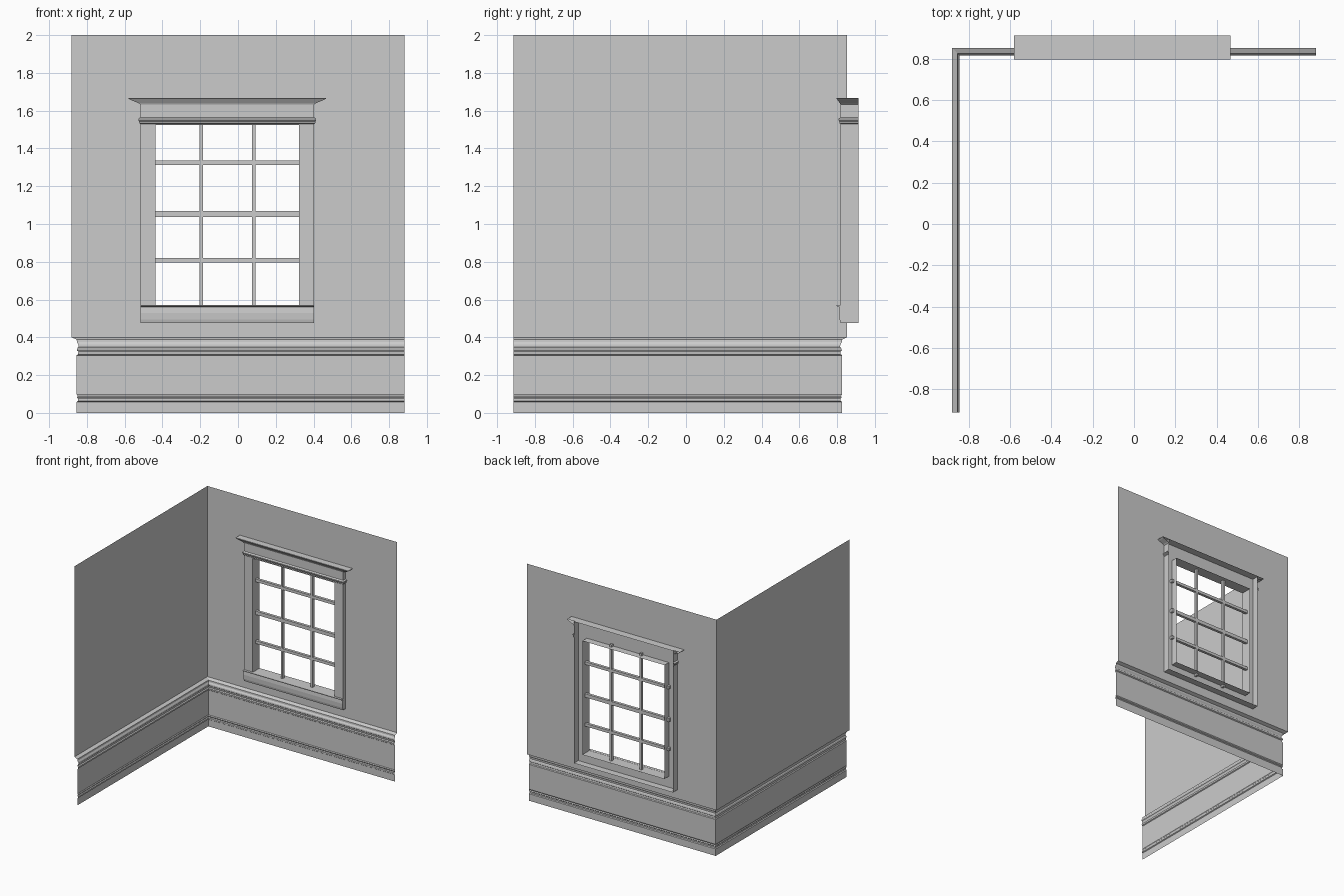
import bpy, bmesh
from mathutils import Vector

if "Cube" in bpy.data.objects:
    bpy.data.objects.remove(bpy.data.objects["Cube"])

WX, WY, FY = 0.881, 0.853, -0.912      # wall planes and front edge
CX = -0.057                            # window centre
IN, OUT = 0.381, 0.46                  # half widths of opening and casing
Z0, Z1 = 0.567, 1.523                  # opening bottom and top
YF, YB = 0.818, 0.912                  # casing front and back


def make(name, verts, faces):
    me = bpy.data.meshes.new(name)
    me.from_pydata(verts, [], faces)
    bm = bmesh.new()
    bm.from_mesh(me)
    bmesh.ops.recalc_face_normals(bm, faces=bm.faces)
    bm.to_mesh(me)
    bm.free()
    ob = bpy.data.objects.new(name, me)
    bpy.context.collection.objects.link(ob)
    return ob


def loft(name, rows, closed=False, caps=()):
    """Skin a list of equal-length point rows; caps lists extra index faces."""
    n = len(rows[0])
    faces = []
    for i in range(len(rows) - 1):
        for j in range(n if closed else n - 1):
            k = (j + 1) % n
            faces.append((i*n + j, i*n + k, (i+1)*n + k, (i+1)*n + j))
    return make(name, [p for r in rows for p in r], faces + list(caps))


def box(name, x0, x1, y0, y1, z0, z1):
    rows = [[(x0, y0, z), (x1, y0, z), (x1, y1, z), (x0, y1, z)] for z in (z0, z1)]
    return loft(name, rows, True, [(0, 1, 2, 3), (4, 5, 6, 7)])


def rect(h, z0, z1, y):
    return [(CX-h, y, z0), (CX+h, y, z0), (CX+h, y, z1), (CX-h, y, z1)]


def wrap(dx, dy, z):
    """U-shaped row around the sides and front of the window head."""
    h = OUT + dx
    return [(CX-h, YB, z), (CX-h, YF-dy, z), (CX+h, YF-dy, z), (CX+h, YB, z)]


# Thin walls above the wainscot; back wall has a window hole
make("side_wall", [(-WX, FY, .4), (-WX, WY, .4), (-WX, WY, 2), (-WX, FY, 2)],
     [(0, 1, 2, 3)])
loft("back_wall", [[(-WX, WY, .4), (WX, WY, .4), (WX, WY, 2), (-WX, WY, 2)],
                   rect(IN, Z0, Z1, WY)], True)

# Wainscot: moulded profile (offset from wall, height) mitred at the corner
profile = [(.027, 0), (.027, .058), (.034, .063), (.034, .075), (.028, .081),
           (.032, .09), (.027, .097), (.027, .305), (.034, .31), (.036, .324),
           (.028, .33), (.032, .345), (.037, .35), (.036, .362), (.028, .374),
           (.027, .388), (0, .4)]
loft("wainscot", [[(-WX+d, FY, z), (-WX+d, WY-d, z), (WX, WY-d, z)]
                  for d, z in profile])

# Window casing: outer sides, front face and inner jambs, open at the back
loft("window_casing", [rect(OUT, .475, 1.664, YB), rect(OUT, .475, 1.664, YF),
                       rect(IN, Z0, Z1, YF), rect(IN, Z0, Z1, YB)], True)

# Sill: rounded apron with a thin lip
sill = [(.818, .475), (.813, .495), (.811, .53), (.814, .56), (.798, .565),
        (.798, .57), (.818, .57)]
n = len(sill)
loft("window_sill", [[(CX+s*OUT, y, z) for y, z in sill] for s in (-1, 1)],
     False, [tuple(range(n)), tuple(range(n, 2*n))])

# Head moulding band and flared crown
loft("head_band", [wrap(*p) for p in ((0, 0, 1.53), (.006, .006, 1.535),
     (.006, .006, 1.543), (.011, .011, 1.549), (.011, .011, 1.557), (0, 0, 1.565))])
crown = [(0, 0, 1.632), (.01, .004, 1.64), (.052, .016, 1.657),
         (.063, .021, 1.664), (.063, .021, 1.668)]
loft("head_crown", [wrap(*p) for p in crown], False, [(16, 17, 18, 19)])

# Glazing bars, ends run slightly through the jambs
for i, x in enumerate((-.194, .084)):
    box(f"upright_bar_{i}", x-.009, x+.009, .857, .88, Z0-.02, Z1+.02)
for i, (z, h) in enumerate(((.807, .012), (1.053, .015), (1.325, .012))):
    box(f"cross_bar_{i}", CX-IN-.02, CX+IN+.02, .857, .88, z-h, z+h)
